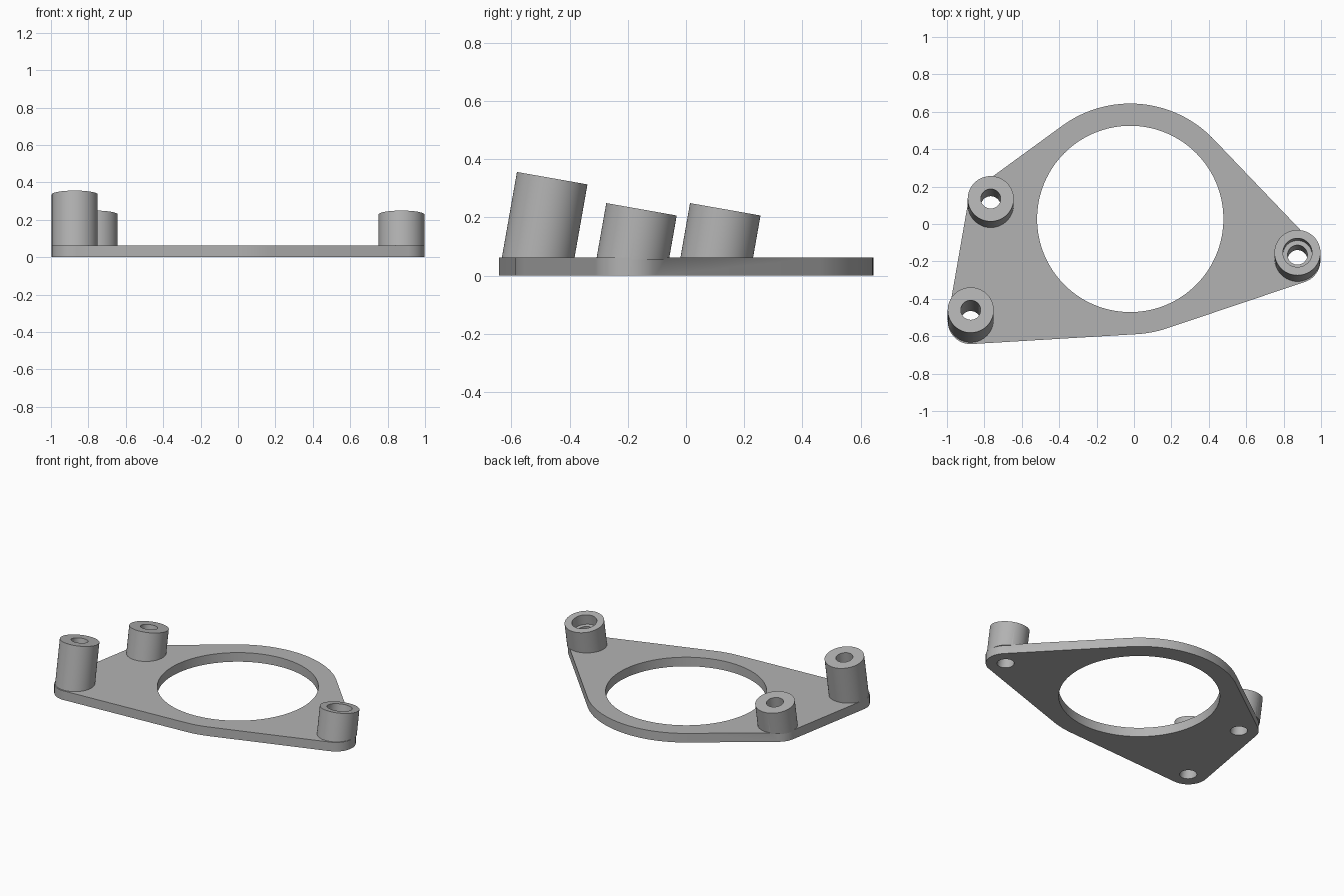
import bpy, bmesh
from math import sin, cos, tan, pi, radians
from mathutils import Vector, Matrix

cube = bpy.data.objects.get("Cube")
if cube:
    bpy.data.objects.remove(cube, do_unlink=True)

THICK = 0.062
TILT = radians(10)
RING = (-0.02, 0.027)
AXIS = Vector((0, sin(TILT), cos(TILT)))
# Centre of each post's top face
POSTS = {"front_right": Vector((-0.873, -0.46, 0.335)),
         "back_right": Vector((-0.766, 0.135, 0.228)),
         "left": Vector((0.874, -0.153, 0.228))}

grey = bpy.data.materials.new("mid grey")
grey.use_nodes = True
colour = (0.45, 0.45, 0.45, 1)
grey.diffuse_color = colour
grey.node_tree.nodes["Principled BSDF"].inputs["Base Color"].default_value = colour


def make_object(name, bm):
    bmesh.ops.recalc_face_normals(bm, faces=bm.faces)
    mesh = bpy.data.meshes.new(name)
    bm.to_mesh(mesh)
    bm.free()
    mesh.materials.append(grey)
    obj = bpy.data.objects.new(name, mesh)
    bpy.context.collection.objects.link(obj)
    return obj


def rod(name, radius, start, end, sides=64, floor=None):
    """Cylinder between two points, optionally trimmed flat at a height."""
    axis = end - start
    bm = bmesh.new()
    place = Matrix.Translation((start + end) / 2) @ axis.to_track_quat('Z', 'Y').to_matrix().to_4x4()
    bmesh.ops.create_cone(bm, cap_ends=True, segments=sides, radius1=radius,
                          radius2=radius, depth=axis.length, matrix=place)
    if floor is not None:
        geom = bm.verts[:] + bm.edges[:] + bm.faces[:]
        cut = bmesh.ops.bisect_plane(bm, geom=geom, plane_co=(0, 0, floor),
                                     plane_no=(0, 0, 1), clear_inner=True)
        edges = [e for e in cut["geom_cut"] if isinstance(e, bmesh.types.BMEdge)]
        bmesh.ops.edgeloop_fill(bm, edges=edges)
    return make_object(name, bm)


def combine(target, tool, operation):
    mod = target.modifiers.new(tool.name, 'BOOLEAN')
    mod.object, mod.operation, mod.solver = tool, operation, 'EXACT'
    bpy.context.view_layer.objects.active = target
    bpy.ops.object.modifier_apply(modifier=mod.name)
    bpy.data.objects.remove(tool, do_unlink=True)


# Plate: outline wrapped around the ring and a round corner at each post foot
circles = [(*RING, 0.617, 128)]
for top in POSTS.values():
    circles.append((top.x, top.y - top.z * tan(TILT), 0.123, 64))
points = [(x + r * cos(2 * pi * i / n), y + r * sin(2 * pi * i / n))
          for x, y, r, n in circles for i in range(n)]


def half_hull(pts):
    hull = []
    for p in pts:
        while len(hull) > 1:
            a, b = hull[-2:]
            if (b[0] - a[0]) * (p[1] - a[1]) - (b[1] - a[1]) * (p[0] - a[0]) > 1e-7:
                break
            hull.pop()
        hull.append(p)
    return hull[:-1]


points.sort()
outline = half_hull(points) + half_hull(points[::-1])
bm = bmesh.new()
base = bm.faces.new([bm.verts.new((x, y, 0)) for x, y in outline])
extruded = bmesh.ops.extrude_face_region(bm, geom=[base], use_keep_orig=True)
bmesh.ops.translate(bm, vec=(0, 0, THICK),
                    verts=[v for v in extruded["geom"] if isinstance(v, bmesh.types.BMVert)])
plate = make_object("mounting_plate", bm)

# Large central opening
opening = rod("opening_cutter", 0.498, Vector((*RING, -1)), Vector((*RING, 1)), 128)
combine(plate, opening, 'DIFFERENCE')

# Leaning posts standing on the plate
for name, top in POSTS.items():
    post = rod(name + "_post", 0.123, top - AXIS * 0.6, top, floor=THICK - 0.006)
    combine(plate, post, 'UNION')

# Bores along each post, with a wider recess in the left one
for name, top in POSTS.items():
    bore = rod(name + "_bore", 0.053, top - AXIS * 0.6, top + AXIS * 0.1, 48)
    combine(plate, bore, 'DIFFERENCE')
recess = rod("left_recess", 0.078, POSTS["left"] - AXIS * 0.07, POSTS["left"] + AXIS * 0.1, 48)
combine(plate, recess, 'DIFFERENCE')

bpy.ops.object.select_all(action='DESELECT')
plate.select_set(True)
bpy.context.view_layer.objects.active = plate
bpy.ops.object.shade_smooth_by_angle(angle=radians(30))
